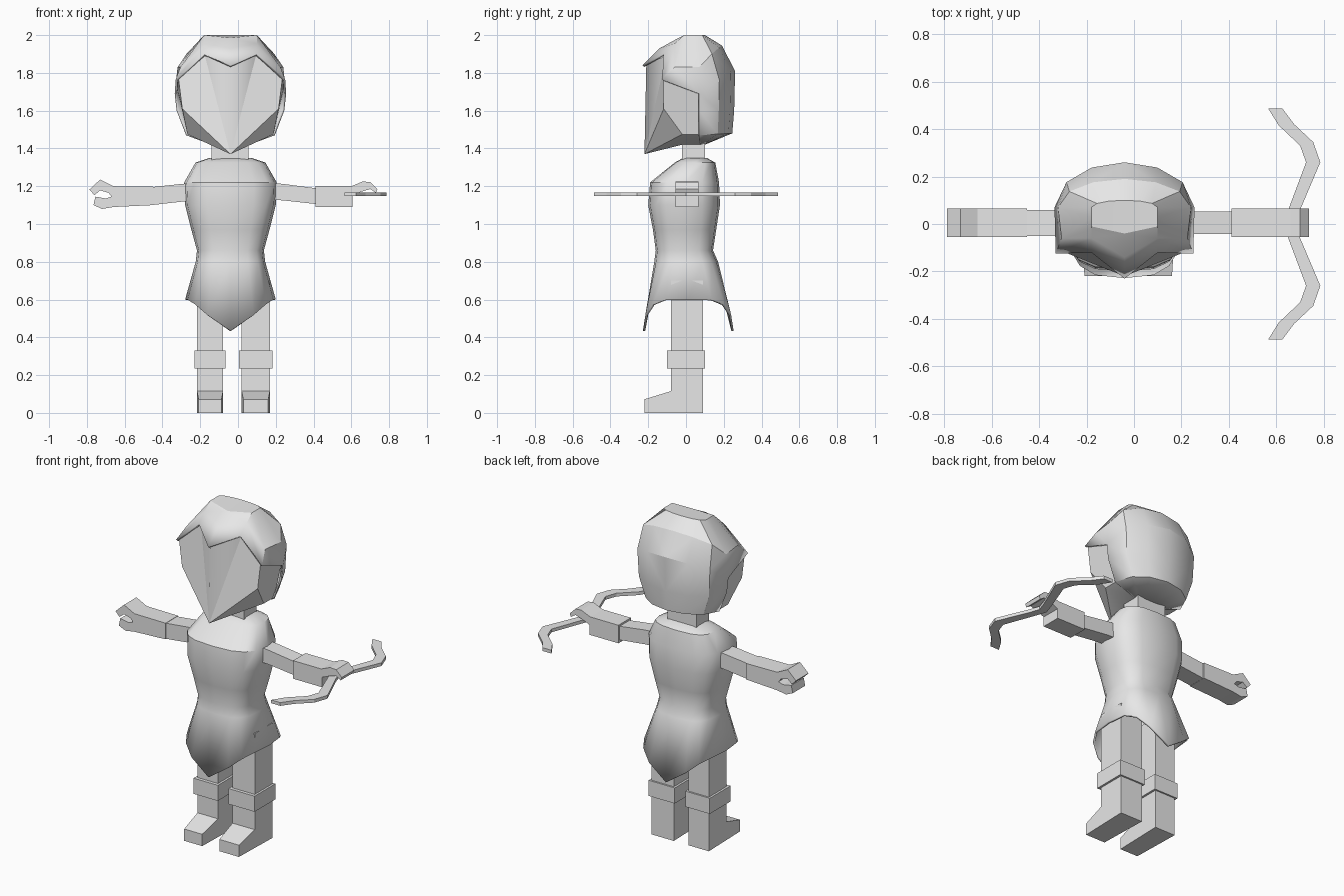
import bpy
import bmesh
import math
from mathutils import Vector

default_cube = bpy.data.objects.get("Cube")
if default_cube:
    bpy.data.objects.remove(default_cube, do_unlink=True)

MID = -0.04  # centre line of the body

grey = bpy.data.materials.new("plain_grey")
grey.use_nodes = True
grey.diffuse_color = (0.8, 0.8, 0.8, 1)
grey.node_tree.nodes["Principled BSDF"].inputs["Base Color"].default_value = grey.diffuse_color


def build(name, verts, faces, x=0.0, mirrored=False, thickness=0.0, smooth_angle=0):
    """Make one part with outward normals and optional modifiers."""
    bm = bmesh.new()
    points = [bm.verts.new(v) for v in verts]
    for face in faces:
        bm.faces.new([points[i] for i in face])
    bmesh.ops.remove_doubles(bm, verts=bm.verts[:], dist=0.0005)
    bmesh.ops.recalc_face_normals(bm, faces=bm.faces[:])
    centre = sum((v.co for v in bm.verts), Vector()) / len(bm.verts)
    if mirrored:
        centre.x = 0
    outward = sum(f.calc_area() * f.normal.dot(f.calc_center_median() - centre)
                  for f in bm.faces)
    if outward < 0:
        bmesh.ops.reverse_faces(bm, faces=bm.faces[:])
    mesh = bpy.data.meshes.new(name)
    bm.to_mesh(mesh)
    bm.free()
    mesh.materials.append(grey)
    part = bpy.data.objects.new(name, mesh)
    part.location.x = x
    bpy.context.scene.collection.objects.link(part)
    if smooth_angle:
        bpy.ops.object.select_all(action="DESELECT")
        part.select_set(True)
        bpy.context.view_layer.objects.active = part
        bpy.ops.object.shade_smooth_by_angle(angle=math.radians(smooth_angle))
    if mirrored:
        part.modifiers.new("mirror", "MIRROR").use_clip = True
    if thickness:
        shell = part.modifiers.new("shell", "SOLIDIFY")
        shell.thickness = thickness
        shell.offset = -1
    return part


def prism(name, outline, axis, low, high):
    """Extrude a flat outline along one axis."""
    count = len(outline)
    verts = []
    for depth in (low, high):
        for point in outline:
            corner = list(point)
            corner.insert(axis, depth)
            verts.append(corner)
    faces = [list(range(count)), list(range(count, count + count))]
    for i in range(count):
        j = (i + 1) % count
        faces.append([i, j, j + count, i + count])
    return build(name, verts, faces)


def rectangle(left, right, bottom, top):
    return [(left, bottom), (right, bottom), (right, top), (left, top)]


def grid_faces(rows, columns, start=0, wrap=False):
    faces = []
    for r in range(rows - 1):
        for c in range(columns if wrap else columns - 1):
            d = (c + 1) % columns
            a, b = start + r * columns, start + (r + 1) * columns
            faces.append([a + c, a + d, b + d, b + c])
    return faces


# Hair: fringe columns followed by columns swept round to the back
back_profile = [(.1, 2), (.19, 1.945), (.26, 1.81), (.255, 1.6), (.245, 1.48), (.1, 1.42)]
side_profile = [(.14, 2), (.28, 1.83), (.295, 1.69), (.285, 1.6), (.235, 1.47), (.1, 1.42)]
fringe = [
    [(0, -.04, 1.985), (.14, -.01, 2), (.14, .03, 2)],
    [(0, -.14, 1.93), (.14, -.06, 1.955), (.265, -.06, 1.83)],
    [(0, -.23, 1.84), (.14, -.12, 1.9), (.29, -.125, 1.765)],
]
EAR = 0.07
hair_verts = []
for (back, back_z), (width, side_z) in zip(back_profile, side_profile):
    for degrees in (90, 56, 28, 0):
        turn = math.radians(degrees)
        share = degrees / 90
        z = back_z + (side_z - back_z) * share ** 2
        hair_verts.append((width * math.sin(turn), EAR + (back - EAR) * math.cos(turn), z))
hair_faces = grid_faces(len(back_profile), 4)
first = len(hair_verts)
for level, row in enumerate(fringe):
    hair_verts += row + [hair_verts[level * 4]]
hair_faces += grid_faces(len(fringe), 4, first)
hair_faces.append([first, first + 1, first + 2, 0, 1, 2, 3])
build("hair", hair_verts, hair_faces, MID, True, 0.012, 25)

# Face: pointed mask with cheeks and jaw underside
face_points = {
    "brow": (0, -.21, 1.85), "temple": (.135, -.105, 1.89),
    "cheek_top": (.275, -.118, 1.77), "cheek_low": (.255, -.118, 1.61),
    "ear_top": (.28, .08, 1.71), "ear_low": (.228, .08, 1.475),
    "jaw": (.228, -.02, 1.475), "chin": (0, -.22, 1.37),
    "throat": (.1, -.02, 1.42), "throat_mid": (0, -.02, 1.42),
    "nape": (.1, .08, 1.42), "nape_mid": (0, .08, 1.42),
}
face_panels = [
    "brow temple chin", "temple cheek_top cheek_low chin",
    "cheek_top ear_top ear_low jaw cheek_low", "cheek_low jaw chin",
    "chin jaw throat", "chin throat throat_mid",
    "jaw ear_low nape throat", "throat nape nape_mid throat_mid",
]
keys = list(face_points)
build("face", list(face_points.values()),
      [[keys.index(word) for word in panel.split()] for panel in face_panels],
      MID, True, 0, 25)

# Neck
prism("neck", rectangle(-.14, .055, -.02, .1), 2, 1.3, 1.44)

# Tunic: rounded rings (height, half width, front, back) with a pointed hem
tunic_rings = [
    (1.35, .11, -.015, .11), (1.325, .185, -.06, .155), (1.22, .245, -.19, .175),
    (1.1, .24, -.2, .18), (.97, .207, -.175, .16), (.86, .177, -.16, .143),
    (.8, .184, -.168, .17), (.6, .24, -.228, .252),
]
SIDES = 16
tunic_verts = []
for ring, (height, width, front, back) in enumerate(tunic_rings):
    for i in range(SIDES):
        turn = math.tau * i / SIDES
        s, c = math.sin(turn), math.cos(turn)
        u = math.copysign(abs(s) ** 0.7, s)
        v = math.copysign(abs(c) ** 0.7, c)
        z = height
        if ring == len(tunic_rings) - 1:
            z -= 0.165 * (1 - min(1, abs(u) / 0.9) ** 1.2)
        y = (front + back) / 2 + v * (back - front) / 2
        tunic_verts.append((u * width, y, z))
tunic_faces = grid_faces(len(tunic_rings), SIDES, wrap=True)
tunic_faces.append(list(range(SIDES)))
build("tunic", tunic_verts, tunic_faces, MID, False, 0.012, 40)

# Legs, boots and cuffs
boot_outline = [(-.22, 0), (.09, 0), (.09, .7), (-.08, .7), (-.08, .115), (-.22, .072)]
for side, centre, half in (("left", .094, .075), ("right", -.148, .069)):
    leg = prism(side + "_leg", boot_outline, 0, centre - half, centre + half)
    for v in leg.data.vertices:  # narrow the toe
        if v.co.y < -.2:
            v.co.x = centre + (v.co.x - centre) * 0.88
    prism(side + "_cuff", rectangle(-.1, .1, .235, .33), 0,
          centre - half - .013, centre + half + .013)

# Arms
prism("right_upper_arm", [(-.2, 1.125), (-.2, 1.22), (-.3, 1.212), (-.46, 1.195),
                          (-.46, 1.1), (-.3, 1.118)], 1, -.05, .058)
prism("left_upper_arm", [(.15, 1.13), (.15, 1.22), (.24, 1.212), (.42, 1.188),
                         (.42, 1.105), (.24, 1.125)], 1, -.043, .053)

# Forearms with hands
prism("right_forearm_and_hand", [
    (-.45, 1.198), (-.66, 1.2), (-.73, 1.235), (-.787, 1.182), (-.76, 1.153),
    (-.73, 1.178), (-.685, 1.165), (-.67, 1.145), (-.7, 1.135), (-.755, 1.145),
    (-.765, 1.1), (-.72, 1.08), (-.66, 1.09), (-.45, 1.1)], 1, -.055, .065)
prism("left_forearm_and_hand", [
    (.41, 1.2), (.6, 1.2), (.66, 1.225), (.7, 1.222), (.738, 1.185), (.73, 1.165),
    (.7, 1.185), (.65, 1.17), (.605, 1.15), (.605, 1.09), (.41, 1.09)], 1, -.055, .065)

# Bow: one limb outline reflected front to back
bow_outer = [(.68, 0), (.7, .06), (.785, .26), (.755, .345), (.675, .42), (.625, .487)]
bow_inner = [(.63, 0), (.65, .06), (.725, .26), (.7, .33), (.61, .415), (.565, .487)]
bow_verts = []
for end, flip in ((len(bow_outer) - 1, -1), (0, 1)):
    steps = range(end, 0, -1) if flip < 0 else range(len(bow_outer))
    for i in steps:
        for x, y in (bow_outer[i], bow_inner[i]):
            bow_verts += [(x, y * flip, 1.147), (x, y * flip, 1.167)]
# each section: outer low, outer high, inner low, inner high
sections = len(bow_verts) // 4
bow_faces = [[0, 1, 3, 2]]
for k in range(sections - 1):
    a = k * 4
    for p, q in ((0, 1), (1, 3), (3, 2), (2, 0)):
        bow_faces.append([a + p, a + q, a + 4 + q, a + 4 + p])
bow_faces.append([len(bow_verts) - 4 + i for i in (0, 1, 3, 2)])
build("bow", bow_verts, bow_faces)
